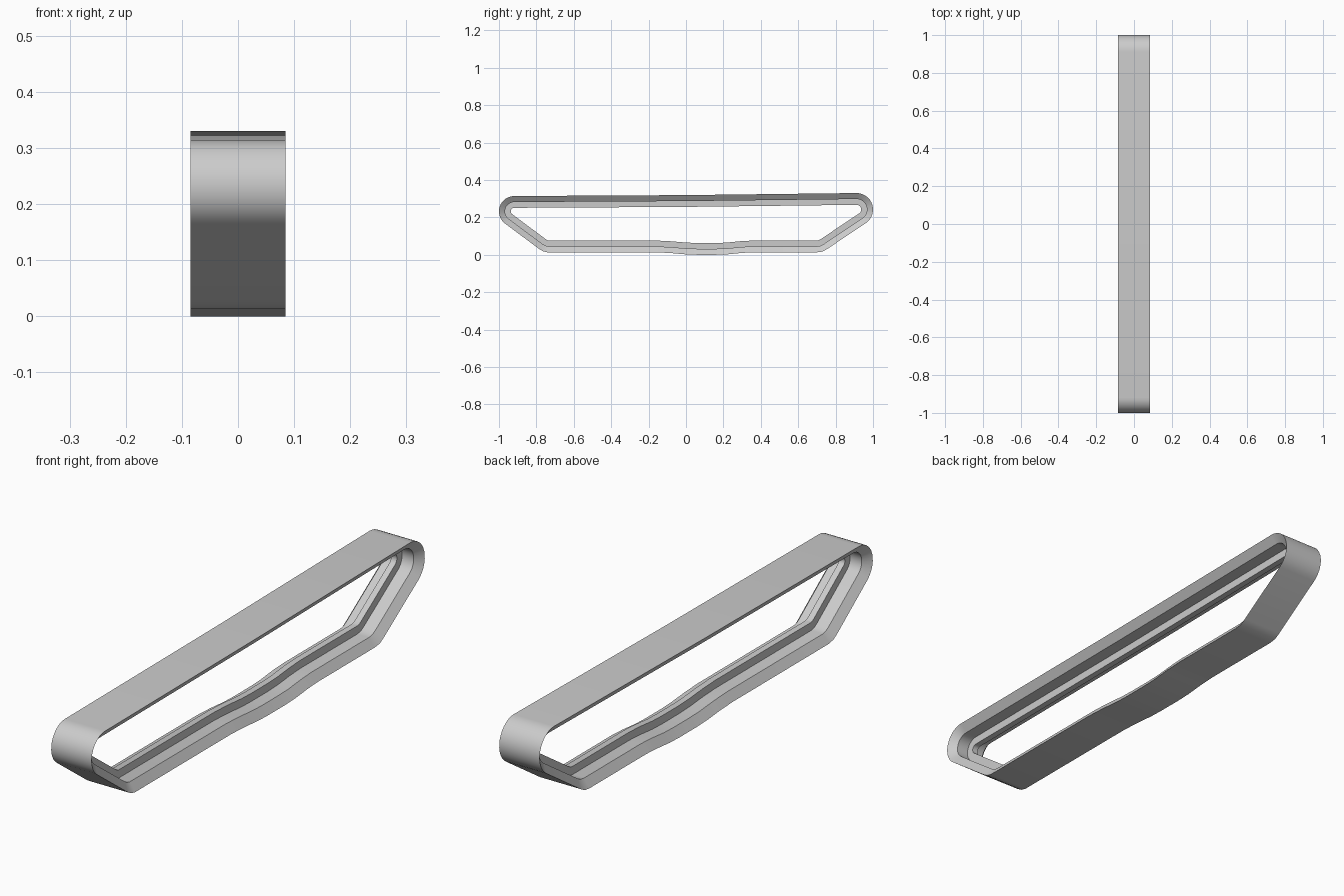
import bpy, bmesh
from math import sin, cos, radians
from mathutils import Vector

if "Cube" in bpy.data.objects:
    bpy.data.objects.remove(bpy.data.objects["Cube"], do_unlink=True)

# Plain grey material
grey = bpy.data.materials.new("light_grey")
grey.use_nodes = True
colour = (0.6, 0.6, 0.6, 1)
grey.diffuse_color = colour
grey.node_tree.nodes["Principled BSDF"].inputs["Base Color"].default_value = colour


def arc(cy, cz, radius, start, end, steps=14):
    """Points of an arc in the side plane, angles in degrees."""
    angles = [radians(start + (end - start) * i / steps) for i in range(steps + 1)]
    return [Vector((cy + radius * cos(a), cz + radius * sin(a))) for a in angles]


def offset_loop(points, distance):
    """Move a counter-clockwise closed loop inwards with mitred corners."""
    result = []
    for i, p in enumerate(points):
        before = (p - points[i - 1]).normalized()
        after = (points[(i + 1) % len(points)] - p).normalized()
        n1, n2 = Vector((-before.y, before.x)), Vector((-after.y, after.x))
        result.append(p + (n1 + n2) * distance / (1 + n1.dot(n2)))
    return result


# Side outline of the belt: front wheel bend, sagging floor, rear wheel bend
outline = arc(-0.918, 0.232, 0.082, 90, 236)
outline += [Vector(p) for p in (
    (-0.785, 0.031), (-0.765, 0.019), (-0.74, 0.013), (-0.16, 0.013), (-0.08, 0.009),
    (0.0, 0.002), (0.06, 0.0), (0.16, 0.0), (0.22, 0.002), (0.3, 0.01),
    (0.36, 0.013), (0.7, 0.013), (0.73, 0.017), (0.755, 0.031))]
outline += arc(0.912, 0.242, 0.088, -57, 90)
outline += [Vector((0.0, 0.319))]

# Belt section: half width and depth, with bevelled rims and a central guide rib
half_section = [(0.085, 0.0), (0.061, 0.032), (0.012, 0.032), (0.012, 0.063)]
section = half_section + [(-x, d) for x, d in reversed(half_section)]

bm = bmesh.new()
rings = []
for x, depth in section:
    rings.append([bm.verts.new((x, p.x, p.y)) for p in offset_loop(outline, depth)])
count = len(outline)
for k, ring in enumerate(rings):
    inner = rings[(k + 1) % len(rings)]
    for i in range(count):
        j = (i + 1) % count
        bm.faces.new((ring[i], ring[j], inner[j], inner[i]))
bmesh.ops.recalc_face_normals(bm, faces=bm.faces)

mesh = bpy.data.meshes.new("track_belt")
bm.to_mesh(mesh)
bm.free()
mesh.materials.append(grey)
belt = bpy.data.objects.new("track_belt", mesh)
bpy.context.collection.objects.link(belt)

# Smooth bends, crisp rims
bpy.ops.object.select_all(action="DESELECT")
belt.select_set(True)
bpy.context.view_layer.objects.active = belt
bpy.ops.object.shade_smooth_by_angle(angle=radians(30))
